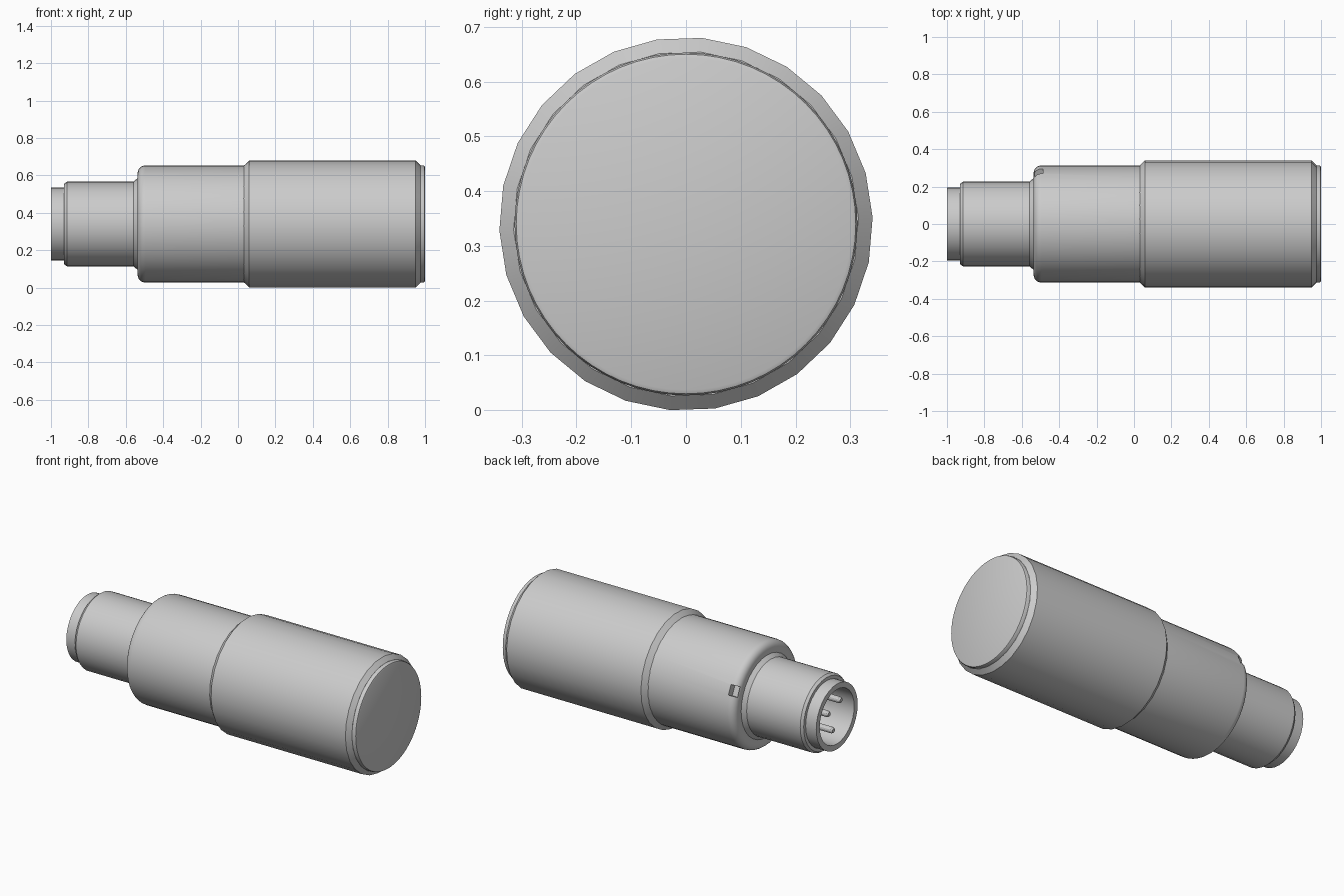
import bpy, bmesh, math
from mathutils import Matrix, Vector

if "Cube" in bpy.data.objects:
    bpy.data.objects.remove(bpy.data.objects["Cube"], do_unlink=True)

AXIS_Z = 0.34

grey = bpy.data.materials.new("satin_grey")
grey.use_nodes = True
grey.diffuse_color = (0.6, 0.6, 0.6, 1)
grey.node_tree.nodes["Principled BSDF"].inputs["Base Color"].default_value = (0.6, 0.6, 0.6, 1)


def lathe(name, profile, sides, start=0.0, offset=(0, 0)):
    """Turn (x, radius) points round the long axis; radius 0 closes an end."""
    bm = bmesh.new()
    rings = []
    for x, r in profile:
        if r == 0:
            rings.append([bm.verts.new((x, offset[0], AXIS_Z + offset[1]))])
            continue
        ring = []
        for i in range(sides):
            a = math.radians(start) + math.tau * i / sides
            ring.append(bm.verts.new((x, offset[0] + r * math.cos(a),
                                      AXIS_Z + offset[1] + r * math.sin(a))))
        rings.append(ring)
    for a, b in zip(rings, rings[1:]):
        for i in range(sides):
            j = (i + 1) % sides
            quad = [a[i % len(a)], a[j % len(a)], b[j % len(b)], b[i % len(b)]]
            bm.faces.new(list(dict.fromkeys(quad)))
    bmesh.ops.recalc_face_normals(bm, faces=bm.faces)
    mesh = bpy.data.meshes.new(name)
    bm.to_mesh(mesh)
    bm.free()
    mesh.materials.append(grey)
    ob = bpy.data.objects.new(name, mesh)
    bpy.context.collection.objects.link(ob)
    return ob


def smooth(ob):
    bpy.ops.object.select_all(action='DESELECT')
    ob.select_set(True)
    bpy.context.view_layer.objects.active = ob
    bpy.ops.object.shade_smooth_by_angle(angle=math.radians(25))


# Large outer sleeve with chamfered ends
sleeve = lathe("outer_sleeve", [(0.03, 0), (0.03, 0.312), (0.06, 0.341), (0.95, 0.341),
                                (0.975, 0.315), (0.975, 0)], 26, 2)

# End cap with a softly rounded rim
end_cap = lathe("end_cap", [(0.95, 0), (0.95, 0.313), (0.99, 0.313), (0.997, 0.31),
                            (1.0, 0.303), (1.0, 0)], 64)

# Middle body with a rounded shoulder
shoulder = [(-0.495 - 0.042 * math.cos(t), 0.271 + 0.042 * math.sin(t))
            for t in (math.radians(15 * k) for k in range(7))]
body = lathe("middle_body", [(-0.537, 0)] + shoulder + [(0.04, 0.313), (0.04, 0)], 48)

# Key slot cut into the shoulder
slot_angle = math.radians(25)
bm = bmesh.new()
bmesh.ops.create_cube(bm, size=1, matrix=(
    Matrix.Translation((-0.51, 0.305 * math.cos(slot_angle), AXIS_Z + 0.305 * math.sin(slot_angle)))
    @ Matrix.Rotation(slot_angle, 4, 'X') @ Matrix.Diagonal((0.045, 0.07, 0.06, 1))))
cutter_mesh = bpy.data.meshes.new("slot_cutter")
bm.to_mesh(cutter_mesh)
bm.free()
cutter_mesh.materials.append(grey)
cutter = bpy.data.objects.new("slot_cutter", cutter_mesh)
bpy.context.collection.objects.link(cutter)
cut = body.modifiers.new("key_slot", 'BOOLEAN')
cut.operation = 'DIFFERENCE'
cut.solver = 'EXACT'
cut.object = cutter
bpy.context.view_layer.objects.active = body
bpy.ops.object.modifier_apply(modifier=cut.name)
bpy.data.objects.remove(cutter, do_unlink=True)

# Hollow connector barrel, with its socket floor inside
barrel = lathe("connector_barrel", [
    (-0.7, 0), (-0.7, 0.163), (-1.0, 0.163), (-1.0, 0.196), (-0.93, 0.196), (-0.93, 0.215),
    (-0.915, 0.226), (-0.56, 0.226), (-0.537, 0.245), (-0.52, 0.245), (-0.52, 0)], 32)

# Contact pins: one in the centre, four round it
spots = [(0, 0)] + [(0.12 * math.cos(a), 0.12 * math.sin(a))
                    for a in (math.radians(70 + 90 * k) for k in range(4))]
pins = [lathe(f"contact_pin_{n}", [(-0.95, 0), (-0.95, 0.012), (-0.94, 0.018),
                                   (-0.69, 0.018), (-0.69, 0)], 12, 0, spot)
        for n, spot in enumerate(spots, 1)]

for part in [sleeve, end_cap, body, barrel] + pins:
    smooth(part)
